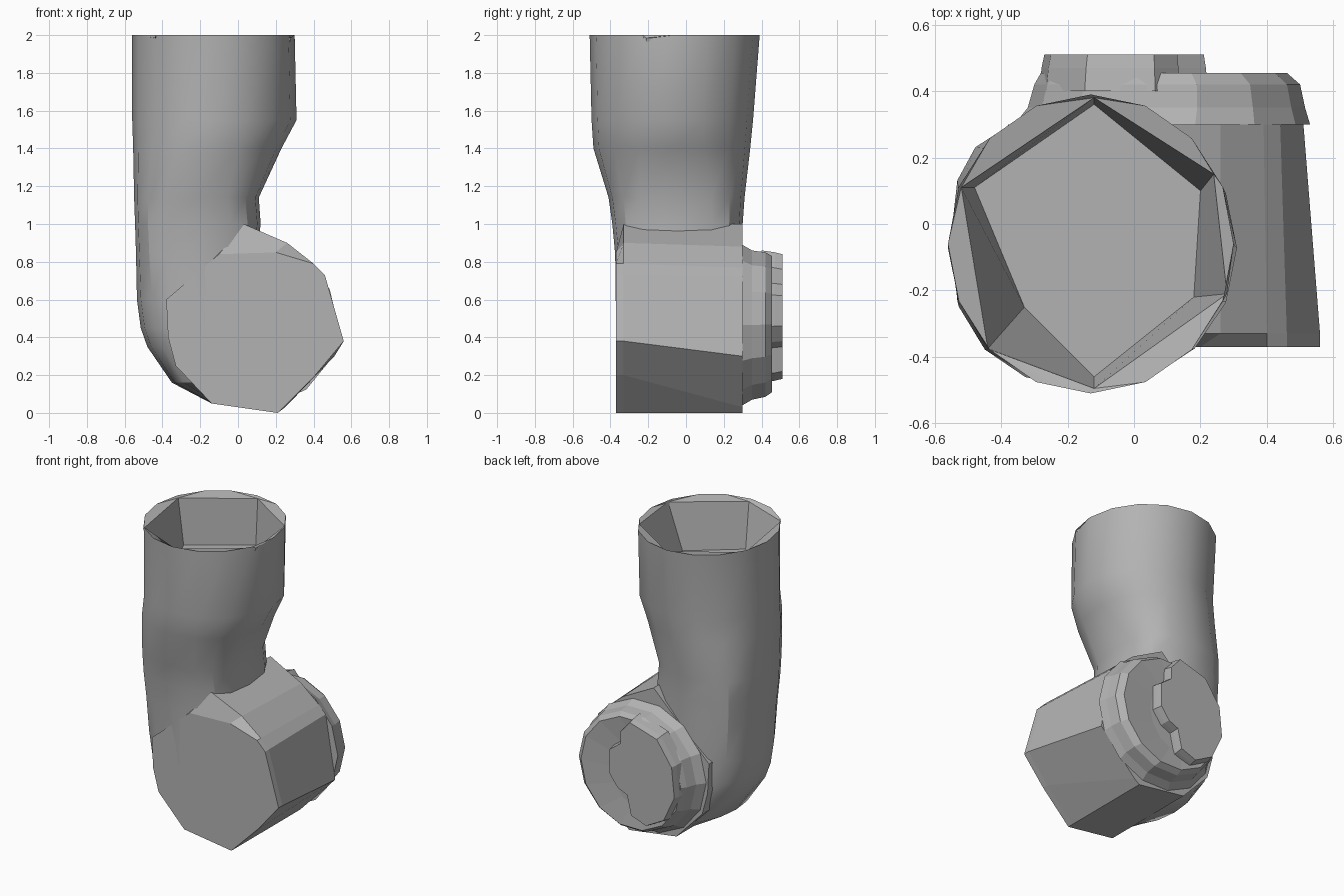
import bpy, bmesh, math

cube = bpy.data.objects.get("Cube")
if cube:
    bpy.data.objects.remove(cube, do_unlink=True)

grey = bpy.data.materials.new("plain grey")
grey.use_nodes = True
colour = (0.45, 0.45, 0.45, 1)
grey.diffuse_color = colour
grey.node_tree.nodes["Principled BSDF"].inputs["Base Color"].default_value = colour


def loft(name, rings, smooth=0):
    """Skin a list of equal-length point rings and cap both ends."""
    bm = bmesh.new()
    loops = [[bm.verts.new(p) for p in ring] for ring in rings]
    for a, b in zip(loops, loops[1:]):
        for i in range(len(a)):
            j = (i + 1) % len(a)
            bm.faces.new((a[i], a[j], b[j], b[i]))
    bm.faces.new(loops[0])
    bm.faces.new(loops[-1])
    bmesh.ops.remove_doubles(bm, verts=bm.verts, dist=0.0005)
    bmesh.ops.recalc_face_normals(bm, faces=bm.faces)
    mesh = bpy.data.meshes.new(name)
    bm.to_mesh(mesh)
    bm.free()
    mesh.materials.append(grey)
    obj = bpy.data.objects.new(name, mesh)
    bpy.context.collection.objects.link(obj)
    if smooth:
        bpy.ops.object.select_all(action='DESELECT')
        obj.select_set(True)
        bpy.context.view_layer.objects.active = obj
        bpy.ops.object.shade_smooth_by_angle(angle=math.radians(smooth))


def oval(x0, x1, y0, y1, power, sides):
    """Rounded outline filling the given box; higher power is squarer."""
    def bend(v):
        return math.copysign(abs(v) ** (2 / power), v)
    angles = [2 * math.pi * i / sides for i in range(sides)]
    return [((x0 + x1) / 2 + (x1 - x0) / 2 * bend(math.cos(t)),
             (y0 + y1) / 2 + (y1 - y0) / 2 * bend(math.sin(t))) for t in angles]


# Upright sleeve: rounded bottom, pinched neck, open top
sections = [
    (0.05, -0.14, 0.10, -0.35, 0.30, 2.4),
    (0.16, -0.35, 0.12, -0.36, 0.30, 2.2),
    (0.35, -0.48, 0.15, -0.365, 0.30, 2.4),
    (0.45, -0.515, 0.16, -0.37, 0.30, 2.5),
    (0.60, -0.535, 0.16, -0.372, 0.30, 2.6),
    (0.84, -0.54, 0.10, -0.375, 0.30, 2.8),
    (1.00, -0.545, 0.12, -0.39, 0.30, 3),
    (1.14, -0.55, 0.11, -0.41, 0.31, 2.8),
    (1.40, -0.555, 0.23, -0.49, 0.34, 2.2),
    (1.55, -0.56, 0.31, -0.50, 0.355, 2),
    (2.00, -0.56, 0.30, -0.51, 0.39, 2),
]
rings = [[(x, y, z) for x, y in oval(*box, 16)] for z, *box in sections]

# Shallow faceted cup inside the top: steep flat walls down to a flat floor
lip = [(-0.52, 0.11), (-0.12, 0.38), (0.24, 0.15),
       (0.28, -0.21), (-0.12, -0.495), (-0.44, -0.375)]
floor = [(-0.48, 0.11), (-0.12, 0.36), (0.2, 0.1),
         (0.18, -0.22), (-0.12, -0.46), (-0.33, -0.25)]
nearest = [min(range(len(lip)), key=lambda i: math.dist(lip[i], p[:2]))
           for p in rings[-1]]
rings.append([(*lip[i], 1.985) for i in nearest])
rings.append([(*floor[i], 1.68) for i in nearest])
loft("sleeve", rings, 28)

# Faceted elbow block running front to back
left_side = [(-0.38, 0.6), (-0.37, 0.4), (-0.33, 0.25), (-0.14, 0.05)]
front = [(0.21, 0), (0.41, 0.2), (0.56, 0.38), (0.46, 0.73), (0.40, 0.79),
         (0.20, 0.85), (-0.1, 0.84)] + left_side
ridge = front[:5] + [(0.26, 0.9), (0.03, 1.0)] + left_side
back = [(0.21, 0), (0.25, 0.03), (0.51, 0.30), (0.44, 0.72), (0.39, 0.77),
        (0.26, 0.88), (0.03, 1.0)] + left_side
loft("elbow_block", [[(x, y, z) for x, z in outline] for y, outline in
                     ((-0.37, front), (-0.33, ridge), (0.30, back))])

# Round hub on the back with a flared base and dished rim
hub = [(0.30, -0.36, 0.53, 0.03, 0.90), (0.35, -0.32, 0.515, 0.06, 0.87),
       (0.42, -0.30, 0.50, 0.075, 0.86), (0.455, -0.28, 0.46, 0.10, 0.84),
       (0.44, -0.16, 0.24, 0.24, 0.70)]
loft("back_hub", [[(x, y, z) for x, z in oval(*box, 2, 14)]
                  for y, *box in hub])

# Raised plate on the hub, with a stepped edge towards the left
plate = [(0.06, 0.84), (0.13, 0.76), (0.13, 0.68), (0.21, 0.62), (0.21, 0.46),
         (0.15, 0.38), (0.08, 0.35), (0.05, 0.22), (-0.06, 0.18),
         (-0.19, 0.25), (-0.27, 0.42), (-0.25, 0.62), (-0.14, 0.78)]
loft("hub_plate", [[(x * f, y, 0.5 + (z - 0.5) * f) for x, z in plate]
                   for y, f in ((0.40, 1.06), (0.47, 1.03), (0.51, 1.0))])
